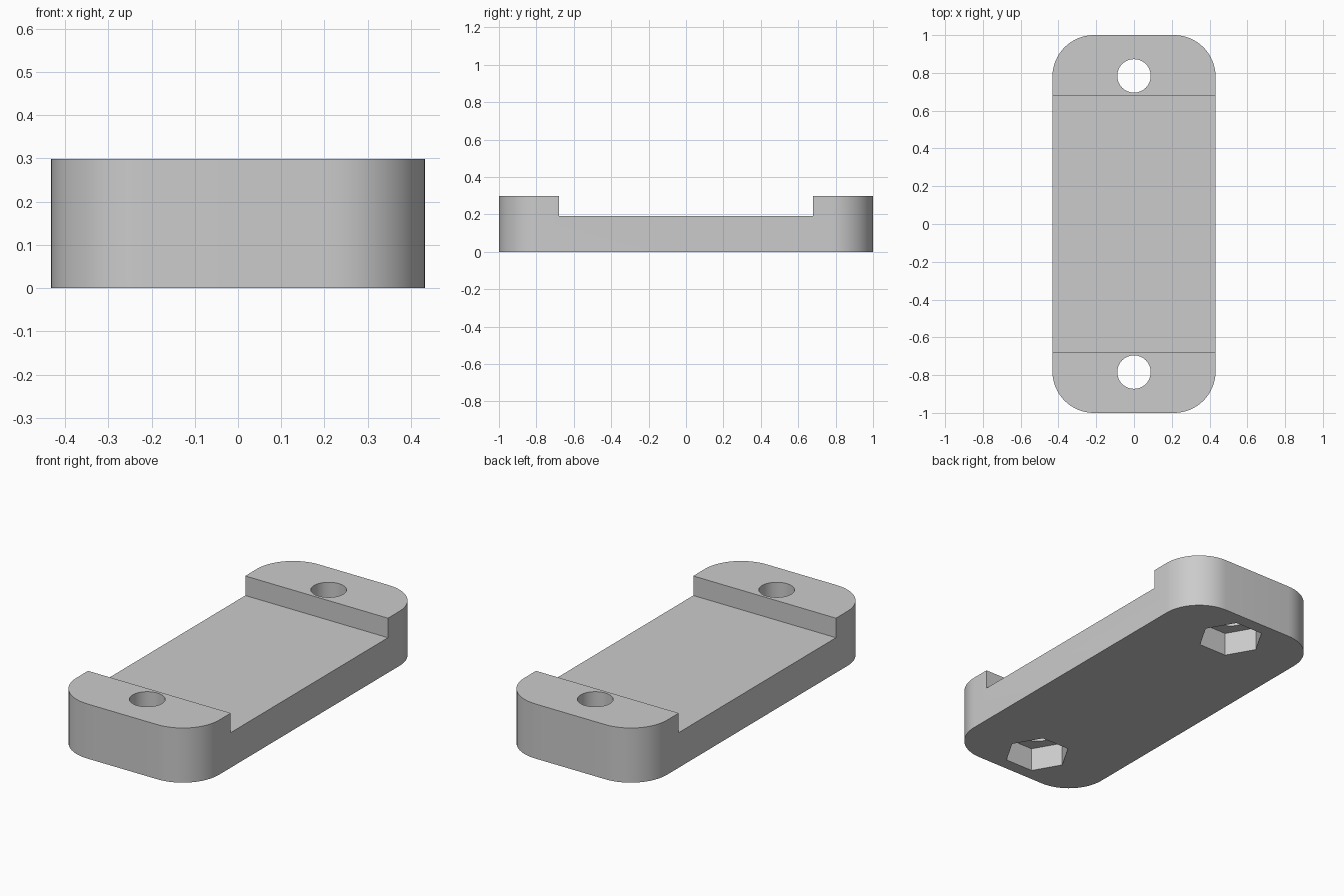
import bpy
import math

if "Cube" in bpy.data.objects:
    bpy.data.objects.remove(bpy.data.objects["Cube"], do_unlink=True)

WIDTH, LENGTH, HEIGHT = 0.864, 2.0, 0.299
CORNER = 0.22
FLOOR_Z, SLOT_Y = 0.192, 0.68
HOLE_Y, HOLE_R = 0.784, 0.0885
NUT_R, NUT_DEPTH = 0.17, 0.13

grey = bpy.data.materials.new("light grey")
grey.use_nodes = True
colour = (0.6, 0.6, 0.6, 1.0)
grey.diffuse_color = colour
grey.node_tree.nodes["Principled BSDF"].inputs["Base Color"].default_value = colour


def box(name, size, centre_z):
    bpy.ops.mesh.primitive_cube_add(size=1, location=(0, 0, centre_z))
    obj = bpy.context.object
    obj.name = name
    obj.scale = size
    bpy.ops.object.transform_apply(location=True, scale=True)
    obj.data.materials.append(grey)
    return obj


def prism(name, sides, radius, y, bottom, top):
    # first corner is turned onto the x axis
    bpy.ops.mesh.primitive_cylinder_add(
        vertices=sides, radius=radius, depth=top - bottom,
        location=(0, y, (top + bottom) / 2), rotation=(0, 0, math.pi / 2))
    obj = bpy.context.object
    obj.name = name
    bpy.ops.object.transform_apply(location=True, rotation=True)
    obj.data.materials.append(grey)
    return obj


def apply_modifier(obj, mod):
    bpy.ops.object.select_all(action="DESELECT")
    obj.select_set(True)
    bpy.context.view_layer.objects.active = obj
    bpy.ops.object.modifier_apply(modifier=mod.name)


def cut(obj, cutter):
    cutter.hide_render = True
    mod = obj.modifiers.new("cut", "BOOLEAN")
    mod.operation = "DIFFERENCE"
    mod.solver = "EXACT"
    mod.object = cutter
    apply_modifier(obj, mod)
    bpy.data.objects.remove(cutter, do_unlink=True)


# Body: block with rounded upright corners
body = box("mounting_plate", (WIDTH, LENGTH, HEIGHT), HEIGHT / 2)
weights = body.data.attributes.new("bevel_weight_edge", "FLOAT", "EDGE")
for edge in body.data.edges:
    a, b = (body.data.vertices[i].co for i in edge.vertices)
    weights.data[edge.index].value = float(abs(a.z - b.z) > 0.1)
bevel = body.modifiers.new("round_corners", "BEVEL")
bevel.limit_method = "WEIGHT"
bevel.width = CORNER
bevel.segments = 16
apply_modifier(body, bevel)

# Wide recess across the middle of the top
cut(body, box("slot_cutter", (WIDTH + 0.4, 2 * SLOT_Y, 0.4), FLOOR_Z + 0.2))

# Bolt holes with hexagonal nut pockets underneath
for side in (-1, 1):
    cut(body, prism("nut_cutter", 6, NUT_R, side * HOLE_Y, -0.1, NUT_DEPTH))
    cut(body, prism("hole_cutter", 48, HOLE_R, side * HOLE_Y, -0.1, HEIGHT + 0.1))

bpy.ops.object.select_all(action="DESELECT")
body.select_set(True)
bpy.context.view_layer.objects.active = body
bpy.ops.object.shade_smooth_by_angle(angle=math.radians(30))
